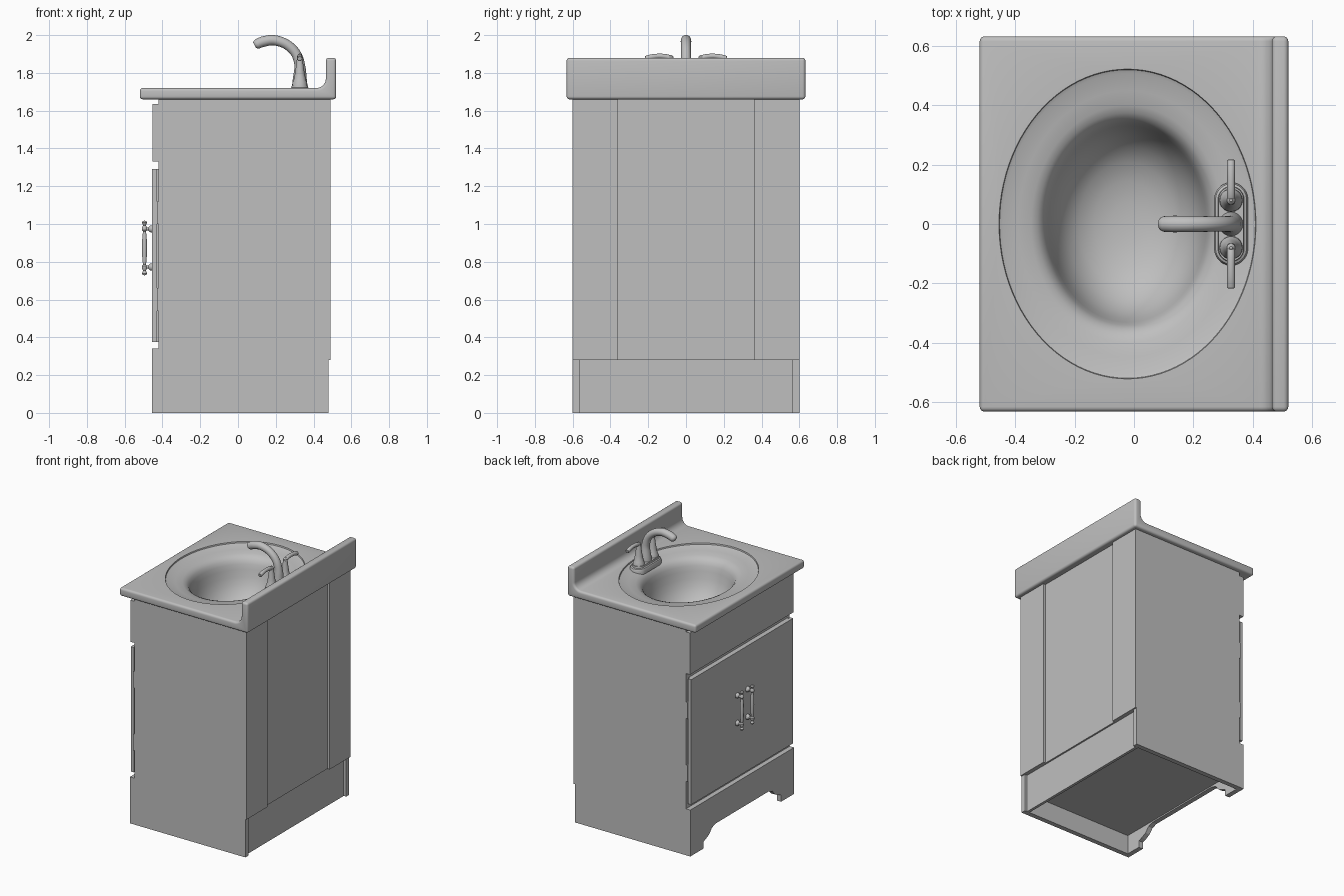
import bpy, bmesh, math
from mathutils import Vector

cube = bpy.data.objects.get("Cube")
if cube:
    bpy.data.objects.remove(cube, do_unlink=True)

GREY = (0.52, 0.52, 0.52, 1)
grey = bpy.data.materials.new("plain grey")
grey.use_nodes = True
grey.diffuse_color = GREY
grey.node_tree.nodes["Principled BSDF"].inputs["Base Color"].default_value = GREY


def finish(name, bm, smooth=False, closed=True):
    """Turn a bmesh into a named grey object."""
    if closed:
        bmesh.ops.recalc_face_normals(bm, faces=bm.faces)
    mesh = bpy.data.meshes.new(name)
    bm.to_mesh(mesh)
    bm.free()
    ob = bpy.data.objects.new(name, mesh)
    bpy.context.collection.objects.link(ob)
    mesh.materials.append(grey)
    if smooth:
        smooth_object(ob)
    return ob


def activate(ob):
    bpy.ops.object.select_all(action='DESELECT')
    ob.select_set(True)
    bpy.context.view_layer.objects.active = ob


def smooth_object(ob):
    activate(ob)
    bpy.ops.object.shade_smooth_by_angle(angle=math.radians(35))


def prism(name, outline, axis, lo, hi):
    """Extrude a 2D outline along the x or y axis."""
    bm = bmesh.new()
    place = (lambda a, b, d: (d, a, b)) if axis == 'x' else (lambda a, b, d: (a, d, b))
    face = bm.faces.new([bm.verts.new(place(a, b, lo)) for a, b in outline])
    new = bmesh.ops.extrude_face_region(bm, geom=[face])["geom"]
    bmesh.ops.translate(bm, verts=[v for v in new if isinstance(v, bmesh.types.BMVert)],
                        vec=place(0, 0, hi - lo))
    return finish(name, bm)


def board(name, x0, x1, y0, y1, z0, z1):
    return prism(name, [(x0, z0), (x1, z0), (x1, z1), (x0, z1)], 'y', y0, y1)


def loft(name, rings, closed=True, cap_start=True):
    """Skin a list of equal-sized rings."""
    bm = bmesh.new()
    rows = [[bm.verts.new(p) for p in ring] for ring in rings]
    n = len(rows[0])
    for a, b in zip(rows, rows[1:]):
        for i in range(n):
            j = (i + 1) % n
            bm.faces.new((a[i], a[j], b[j], b[i]))
    if cap_start:
        bm.faces.new(rows[0][::-1])
    bm.faces.new(rows[-1])
    return finish(name, bm, True, closed)


def sweep(name, path, radii, side, steps=1, sides=20):
    """Round tube of changing radius along a flat path; side is normal to its plane."""
    pts = [Vector(p) for p in path]
    line, rads = [], []
    for i in range(len(pts) - 1):
        a, b, c, d = pts[max(i - 1, 0)], pts[i], pts[i + 1], pts[min(i + 2, len(pts) - 1)]
        for k in range(steps):
            t = k / steps
            line.append(0.5 * (2 * b + (c - a) * t + (2 * a - 5 * b + 4 * c - d) * t ** 2
                               + (3 * b - a - 3 * c + d) * t ** 3))
            rads.append(radii[i] + (radii[i + 1] - radii[i]) * t)
    line.append(pts[-1])
    rads.append(radii[-1])
    side = Vector(side)
    rings = []
    for i, p in enumerate(line):
        tangent = (line[min(i + 1, len(line) - 1)] - line[max(i - 1, 0)]).normalized()
        up = side.cross(tangent)
        angles = [math.tau * k / sides for k in range(sides)]
        rings.append([p + rads[i] * (side * math.cos(q) + up * math.sin(q)) for q in angles])
    return loft(name, rings)


# Cabinet sides, floor and front frame, open under the counter
for label, s in (("left", 1), ("right", -1)):
    lo, hi = sorted((s * 0.565, s * 0.6))
    prism(f"{label}_side_panel", [(-0.42, 0), (0.48, 0), (0.48, 0.28), (0.49, 0.28),
                                  (0.49, 1.66), (-0.42, 1.66)], 'y', lo, hi)
    lo, hi = sorted((s * 0.36, s * 0.565))
    board(f"{label}_back_stile", 0.455, 0.49, lo, hi, 0.28, 1.66)
    lo, hi = sorted((s * 0.57, s * 0.598))
    for place, z in (("lower", 0.54), ("upper", 1.0)):
        board(f"{label}_{place}_hinge", -0.43, -0.42, lo, hi, z, z + 0.12)
board("back_panel", 0.455, 0.472, -0.36, 0.36, 0.28, 1.66)
board("back_toe_board", 0.44, 0.46, -0.565, 0.565, 0, 0.28)
board("cabinet_floor", -0.42, 0.45, -0.565, 0.565, 0.14, 0.17)
board("face_frame", -0.42, -0.4, -0.565, 0.565, 0.14, 1.66)

# Front boards: arched base, door and false drawer
half = [(0.6, 0), (0.45, 0), (0.45, 0.05), (0.42, 0.06), (0.38, 0.08), (0.35, 0.115), (0.31, 0.13)]
arch = half + [(-y, z) for y, z in reversed(half)]
prism("arched_base", arch + [(-0.6, 0.34), (0.6, 0.34)], 'x', -0.455, -0.42)
board("door", -0.455, -0.43, -0.59, 0.59, 0.375, 1.29)
board("door_backing", -0.43, -0.42, -0.57, 0.57, 0.375, 1.29)
board("drawer_front", -0.452, -0.42, -0.6, 0.6, 1.33, 1.635)

# Door pulls with ball ends and flared posts
bar = [(0, 0.145), (0.01, 0.142), (0.014, 0.134), (0.01, 0.126), (0.007, 0.12),
       (0.014, 0.108), (0.014, 0.096), (0.008, 0.088), (0.012, 0.06), (0.013, 0)]
bar += [(r, -h) for r, h in reversed(bar[:-1])]
for label, y in (("left", 0.06), ("right", -0.06)):
    sweep(f"{label}_pull_bar", [(-0.495, y, 0.873 + h) for r, h in bar],
          [max(r, 0.001) for r, h in bar], (0, 1, 0), sides=14)
    for place, z in (("lower", 0.772), ("upper", 0.974)):
        sweep(f"{label}_{place}_pull_post", [(x, y, z) for x in (-0.495, -0.475, -0.465, -0.455)],
              [0.008, 0.009, 0.018, 0.02], (0, 1, 0), sides=14)

# Countertop with coved backsplash and rounded edges
cove = [(0.415 + 0.05 * math.sin(a), 1.77 - 0.05 * math.cos(a))
        for a in [math.radians(90 - 10 * k) for k in range(10)]]
top = prism("countertop", [(-0.52, 1.66), (0.52, 1.66), (0.52, 1.88), (0.465, 1.88)] + cove
            + [(-0.52, 1.72)], 'y', -0.632, 0.632)
bevel = top.modifiers.new("rounded edges", 'BEVEL')
bevel.width, bevel.segments, bevel.limit_method = 0.016, 4, 'ANGLE'
bevel.angle_limit = math.radians(40)

# Sink opening
CX, RX, RY, N = -0.022, 0.433, 0.522, 96


def oval(scale_x, scale_y, z):
    return [(CX + RX * scale_x * math.cos(math.tau * k / N),
             RY * scale_y * math.sin(math.tau * k / N), z) for k in range(N)]


cutter = loft("sink_cutter", [oval(1, 1, 1.6), oval(1, 1, 1.76)])
cutter.hide_render = True
cut = top.modifiers.new("sink hole", 'BOOLEAN')
cut.operation, cut.solver, cut.object = 'DIFFERENCE', 'EXACT', cutter
activate(top)
for mod in ("rounded edges", "sink hole"):
    bpy.ops.object.modifier_apply(modifier=mod)
bpy.data.objects.remove(cutter, do_unlink=True)
smooth_object(top)

# Sink basin: sloping rim, rounded lip and deep bowl
basin = [(1, 1.72), (0.995, 1.711), (0.97, 1.706), (0.85, 1.697), (0.75, 1.688), (0.7, 1.678),
         (0.66, 1.66), (0.635, 1.635), (0.615, 1.6), (0.59, 1.55), (0.55, 1.5), (0.48, 1.445),
         (0.38, 1.405), (0.26, 1.38), (0.13, 1.367), (0.03, 1.365)]
loft("sink_basin", [oval(s, s * (1 + 0.08 * (1 - s)), z) for s, z in basin],
     closed=False, cap_start=False)

# Faucet base plate
FX = 0.327


def stadium(r, z):
    ring = []
    for k in range(32):
        a = math.tau * (k + 0.5) / 32
        ring.append((FX + r * math.cos(a), math.copysign(0.083, math.sin(a)) + r * math.sin(a), z))
    return ring


loft("faucet_plate", [stadium(r, z) for r, z in
                      ((0.057, 1.68), (0.057, 1.708), (0.052, 1.718), (0.044, 1.722), (0.042, 1.735))])

# Curved spout
spout = [(FX, 1.7), (FX, 1.76), (FX, 1.84), (0.305, 1.905), (0.255, 1.952), (0.19, 1.973),
         (0.135, 1.966), (0.1, 1.952), (0.088, 1.946)]
sweep("faucet_spout", [(x, 0, z) for x, z in spout],
      [0.045, 0.038, 0.028, 0.026, 0.026, 0.027, 0.028, 0.026, 0.016], (0, 1, 0), steps=5)

# Hot and cold handles with outward levers
for label, s in (("left", 1), ("right", -1)):
    sweep(f"{label}_faucet_stem", [(FX, s * 0.08, z) for z in (1.7, 1.75, 1.76, 1.8, 1.85, 1.885, 1.895)],
          [0.042, 0.038, 0.033, 0.025, 0.018, 0.014, 0.005], (0, 1, 0))
    lever = [(0.07, 1.872), (0.1, 1.885), (0.145, 1.889), (0.185, 1.884), (0.212, 1.876), (0.216, 1.875)]
    sweep(f"{label}_faucet_lever", [(FX, s * y, z) for y, z in lever],
          [0.012, 0.014, 0.013, 0.014, 0.014, 0.007], (1, 0, 0), steps=3, sides=14)
